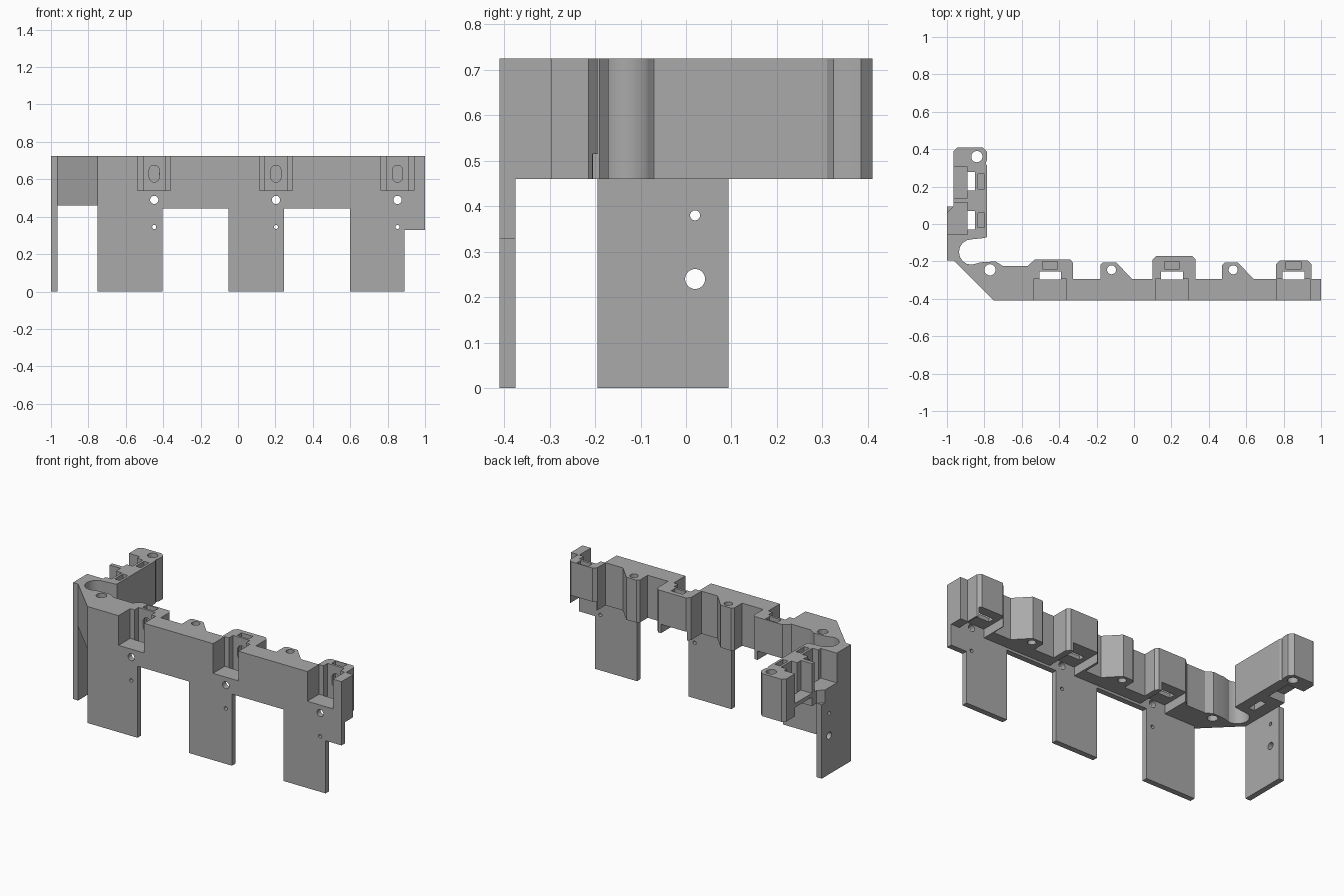
import bpy, bmesh, math
from mathutils import Matrix

default = bpy.data.objects.get("Cube")
if default:
    bpy.data.objects.remove(default, do_unlink=True)

grey = bpy.data.materials.new("plain_grey")
grey.use_nodes = True
colour = (0.4, 0.4, 0.4, 1)
grey.diffuse_color = colour
grey.node_tree.nodes["Principled BSDF"].inputs["Base Color"].default_value = colour

BOTTOM, TOP = 0.46, 0.725
FRONT, BACK = -0.41, -0.295
PLATE = 0.035
LEDGE = 0.54
CEILING = 0.515


def make(name, bm):
    bmesh.ops.recalc_face_normals(bm, faces=bm.faces)
    mesh = bpy.data.meshes.new(name)
    bm.to_mesh(mesh)
    bm.free()
    mesh.materials.append(grey)
    part = bpy.data.objects.new(name, mesh)
    bpy.context.collection.objects.link(part)
    return part


def prism(name, points, direction):
    """Extrude a flat outline along a direction."""
    bm = bmesh.new()
    face = bm.faces.new([bm.verts.new(p) for p in points])
    grown = bmesh.ops.extrude_face_region(bm, geom=[face])
    moved = [v for v in grown["geom"] if isinstance(v, bmesh.types.BMVert)]
    bmesh.ops.translate(bm, verts=moved, vec=direction)
    return make(name, bm)


def box(xs, ys, zs):
    corners = [(xs[i], ys[j], zs[0]) for i, j in ((0, 0), (1, 0), (1, 1), (0, 1))]
    return prism("cutter", corners, (0, 0, zs[1] - zs[0]))


def rod(centre, radius, axis, length=0.6, stretch=0):
    """Round or slotted cutter along an axis; stretch lengthens it in z."""
    bm = bmesh.new()
    bmesh.ops.create_cone(bm, cap_ends=True, segments=32, radius1=radius,
                          radius2=radius, depth=length)
    turn = {"x": Matrix.Rotation(math.pi / 2, 3, "Y"),
            "y": Matrix.Rotation(math.pi / 2, 3, "X"),
            "z": Matrix.Identity(3)}[axis]
    bmesh.ops.transform(bm, matrix=turn.to_4x4(), verts=bm.verts)
    for v in bm.verts:
        v.co.z += math.copysign(stretch, v.co.z)
    bmesh.ops.translate(bm, verts=bm.verts, vec=centre)
    return make("cutter", bm)


def carve(part, cutters):
    """Subtract every cutter, bake the result and remove the cutters."""
    for cutter in cutters:
        cutter.hide_render = True
        mod = part.modifiers.new("cut", "BOOLEAN")
        mod.operation = "DIFFERENCE"
        mod.solver = "EXACT"
        mod.object = cutter
    bpy.context.view_layer.update()
    graph = bpy.context.evaluated_depsgraph_get()
    baked = bpy.data.meshes.new_from_object(part.evaluated_get(graph))
    part.modifiers.clear()
    part.data = baked
    for cutter in cutters:
        bpy.data.objects.remove(cutter, do_unlink=True)


# Outline pieces along the back of the rail, running right to left
def housing(right, left, depth):
    c = 0.02
    return [(right, BACK), (right, depth - c), (right - c, depth),
            (left + c, depth), (left, depth - c), (left, BACK)]


def lug(x):
    return [(x + 0.11, BACK), (x + 0.025, -0.205), (x - 0.045, -0.205),
            (x - 0.06, -0.22), (x - 0.06, BACK)]


outline = [(-0.75, FRONT), (1, FRONT), (1, BACK)]
outline += housing(0.95, 0.76, -0.195) + lug(0.53)
outline += housing(0.33, 0.10, -0.17) + lug(-0.12)
outline += [(-0.325, BACK), (-0.325, -0.21), (-0.34, -0.19), (-0.53, -0.19),
            (-0.57, -0.225), (-0.70, -0.225), (-0.74, -0.2), (-0.82, -0.205)]
# Rounded corner relief
for step in range(9):
    a = math.radians(-90 - step * 22.5)
    outline.append((-0.868 + 0.068 * math.cos(a), -0.15 + 0.068 * math.sin(a)))
# Side arm
outline += [(-0.80, -0.075), (-0.785, -0.07), (-0.785, 0.31), (-0.793, 0.325),
            (-0.785, 0.345), (-0.785, 0.385), (-0.81, 0.41), (-0.945, 0.41),
            (-0.965, 0.39), (-0.965, 0.095), (-1, 0.06), (-1, -0.195),
            (-0.965, -0.195)]
rail = prism("rail", [(x, y, BOTTOM) for x, y in outline], (0, 0, TOP - BOTTOM))

over, under = TOP + 0.1, BOTTOM - 0.1
cuts = []
# Front pockets, each with a drop slot, nut slot, oval opening and screw hole
for x in (-0.448, 0.203, 0.853):
    cuts += [
        box((x - 0.088, x + 0.088), (FRONT - 0.1, BACK), (LEDGE, over)),
        box((x - 0.088, x + 0.088), (FRONT + PLATE, 0), (under, CEILING)),
        box((x - 0.058, x + 0.058), (BACK - 0.001, -0.255), (under, over)),
        box((x - 0.04, x + 0.04), (-0.24, -0.2), (0.57, over)),
        rod((x, -0.255, 0.63), 0.027, "y", 0.06, 0.018),
        rod((x, FRONT, 0.49), 0.022, "y"),
    ]
# Side arm pockets
for y, low, high in ((0.228, 0.14, 0.305), (0.02, -0.055, 0.115)):
    cuts += [
        box((-1.1, -0.89), (low, high), (LEDGE, over)),
        box((-0.891, -0.85), (y - 0.05, y + 0.05), (under, over)),
        box((-0.835, -0.80), (y - 0.04, y + 0.04), (0.57, over)),
        rod((-0.85, y, 0.63), 0.027, "x", 0.06, 0.018),
    ]
cuts.append(box((-1.1, -0.85), (0.14, 0.305), (under, CEILING)))
# Vertical mounting holes
for x, y, r in ((-0.77, -0.245, 0.03), (-0.12, -0.245, 0.024),
                (0.53, -0.245, 0.024), (-0.84, 0.36, 0.03)):
    cuts.append(rod((x, y, LEDGE), r, "z"))
carve(rail, cuts)

# Front skirt with three hanging tabs
GAP = 0.445
skirt = [(-0.75, BOTTOM), (-0.75, 0), (-0.405, 0), (-0.405, GAP), (-0.05, GAP),
         (-0.05, 0), (0.245, 0), (0.245, GAP), (0.6, GAP), (0.6, 0), (0.89, 0),
         (0.89, 0.328), (1, 0.328), (1, BOTTOM)]
front_skirt = prism("front_skirt", [(x, FRONT, z) for x, z in skirt], (0, PLATE, 0))
carve(front_skirt, [rod((x, FRONT, 0.345), 0.011, "y") for x in (-0.448, 0.203, 0.853)])

# Side tab under the arm
side = [(-0.195, 0), (0.093, 0), (0.093, BOTTOM), (-0.195, BOTTOM)]
side_tab = prism("side_tab", [(-1, y, z) for y, z in side], (PLATE, 0, 0))
carve(side_tab, [rod((-1, 0.02, 0.38), 0.011, "x"), rod((-1, 0.02, 0.24), 0.022, "x")])

# Smooth the round surfaces while keeping edges crisp
bpy.ops.object.select_all(action="DESELECT")
for part in (rail, front_skirt, side_tab):
    part.select_set(True)
    bpy.context.view_layer.objects.active = part
bpy.ops.object.shade_smooth_by_angle(angle=math.radians(25))
